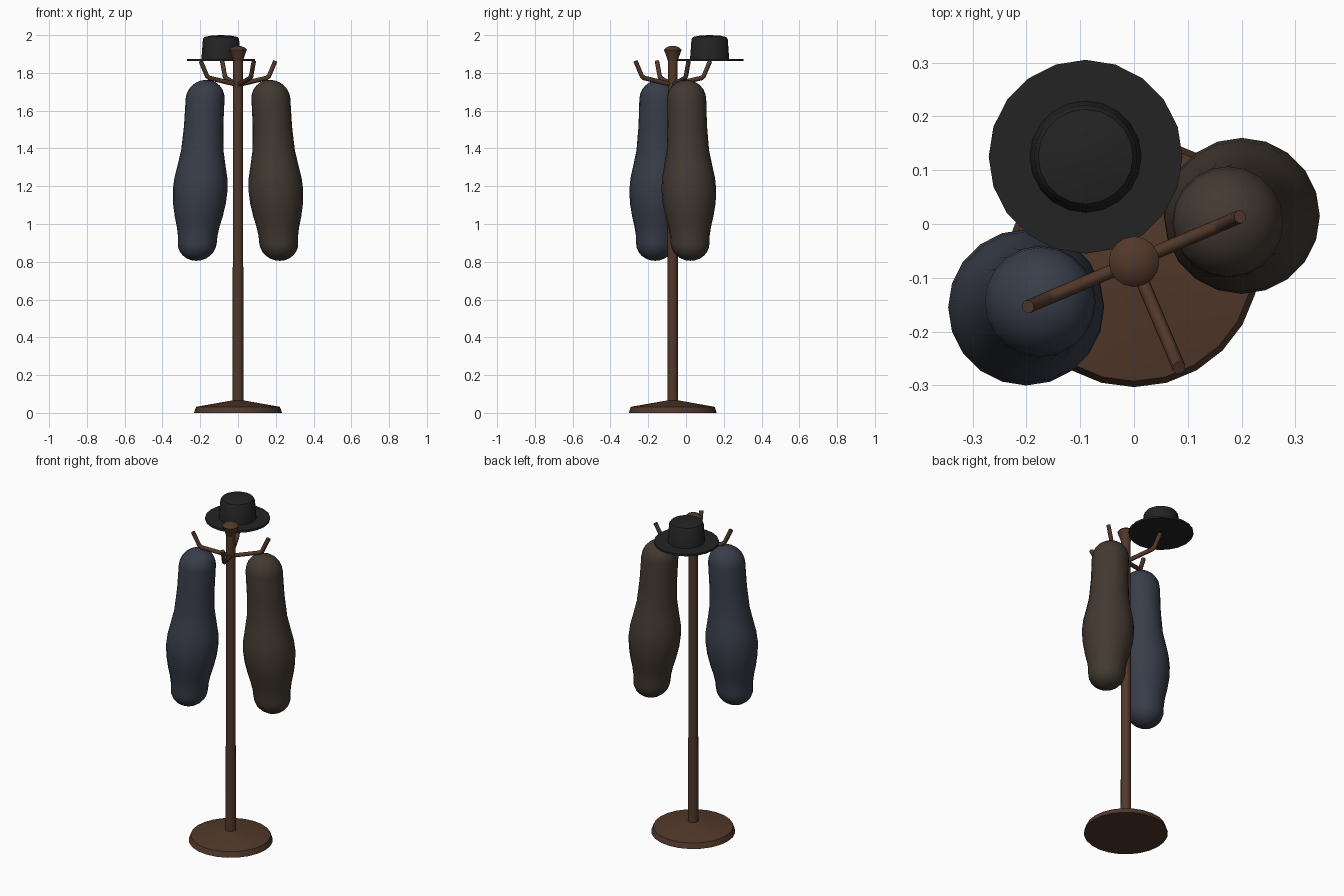
import bpy, bmesh, math
from mathutils import Vector, Matrix

if "Cube" in bpy.data.objects:
    bpy.data.objects.remove(bpy.data.objects["Cube"])

POLE = Vector((0, -0.07, 0))
ANGLES = [math.radians(a) for a in (23, 113, 203, 293)]


def material(name, rgb):
    m = bpy.data.materials.new(name)
    m.diffuse_color = (*rgb, 1)
    m.use_nodes = True
    m.node_tree.nodes["Principled BSDF"].inputs["Base Color"].default_value = m.diffuse_color
    return m


wood = material("wood", (0.085, 0.04, 0.023))
navy = material("navy_cloth", (0.040, 0.047, 0.068))
brown = material("brown_cloth", (0.055, 0.041, 0.031))
black = material("black_felt", (0.017, 0.017, 0.017))


def lathe(name, profile, sides, mat, centre, axis=None, angle=40):
    """Revolve (radius, z) points; axis(z) gives an optional shift of each ring."""
    bm = bmesh.new()
    rings = []
    for r, z in profile:
        c = centre + Vector((0, 0, z)) + (axis(z) if axis else Vector())
        if r == 0:
            rings.append([bm.verts.new(c)])
        else:
            rings.append([bm.verts.new(c + Vector((r * math.cos(t), r * math.sin(t), 0)))
                          for t in (2 * math.pi * i / sides for i in range(sides))])
    for a, b in zip(rings, rings[1:]):
        for i in range(sides):
            j = (i + 1) % sides
            quad = [a[i % len(a)], a[j % len(a)], b[j % len(b)], b[i % len(b)]]
            bm.faces.new(list(dict.fromkeys(quad)))
    for ring in (rings[0], rings[-1]):
        if len(ring) > 1:
            bm.faces.new(ring)
    bmesh.ops.recalc_face_normals(bm, faces=bm.faces)
    me = bpy.data.meshes.new(name)
    bm.to_mesh(me)
    bm.free()
    me.materials.append(mat)
    ob = bpy.data.objects.new(name, me)
    bpy.context.collection.objects.link(ob)
    bpy.ops.object.select_all(action='DESELECT')
    ob.select_set(True)
    bpy.context.view_layer.objects.active = ob
    bpy.ops.object.shade_smooth_by_angle(angle=math.radians(angle))
    return ob


def outward(angle, r):
    return Vector((r * math.cos(angle), r * math.sin(angle), 0))


# Stand: sloping foot, slim pole, flared finial
lathe("base", [(0.233, 0), (0.222, 0.032), (0.03, 0.066)], 24, wood, POLE)
lathe("pole", [(0.029, 0.03), (0.026, 1.88)], 16, wood, POLE)
lathe("finial", [(0.023, 1.855), (0.040, 1.905), (0.047, 1.922), (0.036, 1.934),
                 (0.018, 1.941), (0, 1.943)], 16, wood, POLE)

# Four bent hooks
for n, a in enumerate(ANGLES):
    cu = bpy.data.curves.new(f"hook_{n + 1}", 'CURVE')
    cu.dimensions = '3D'
    cu.bevel_depth = 0.0125
    cu.bevel_resolution = 2
    cu.use_fill_caps = True
    pts = [(0.0, 1.737), (0.165, 1.773), (0.178, 1.783), (0.214, 1.862)]
    sp = cu.splines.new('POLY')
    sp.points.add(len(pts) - 1)
    for p, (r, z) in zip(sp.points, pts):
        p.co = (*(POLE + outward(a, r) + Vector((0, 0, z))), 1)
    cu.materials.append(wood)
    bpy.context.collection.objects.link(bpy.data.objects.new(cu.name, cu))

# Coats: bulging rounded bodies leaning slightly outwards
body = [(0.112, 1.39), (0.127, 1.31), (0.140, 1.245), (0.145, 1.18), (0.140, 1.11),
        (0.127, 1.04), (0.113, 0.985), (0.105, 0.94), (0.103, 0.90)]
cap = [(0.103 * math.cos(t), math.sin(t)) for t in (math.pi / 2 * i / 6 for i in range(1, 6))]
profile = ([(0, 1.763)] + [(r, 1.663 + 0.1 * s) for r, s in reversed(cap)]
           + [(0.103, 1.663), (0.104, 1.52)] + body
           + [(r, 0.90 - 0.095 * s) for r, s in cap] + [(0, 0.805)])
for name, a, mat in (("brown_coat", ANGLES[0], brown), ("navy_coat", ANGLES[2], navy)):
    lathe(name, profile, 20, mat, POLE,
          lambda z, a=a: outward(a, 0.187 + 0.05 * (1.70 - z) / 0.85), 60)

# Hat resting on the rear hook
hat = Vector((-0.09, 0.125, 0))
lathe("hat_brim", [(0.18, 1.862), (0.18, 1.874)], 20, black, hat)
lathe("hat_crown", [(0.104, 1.868), (0.096, 1.978), (0.088, 1.990), (0.05, 1.998), (0, 2.0)],
      20, black, hat)
